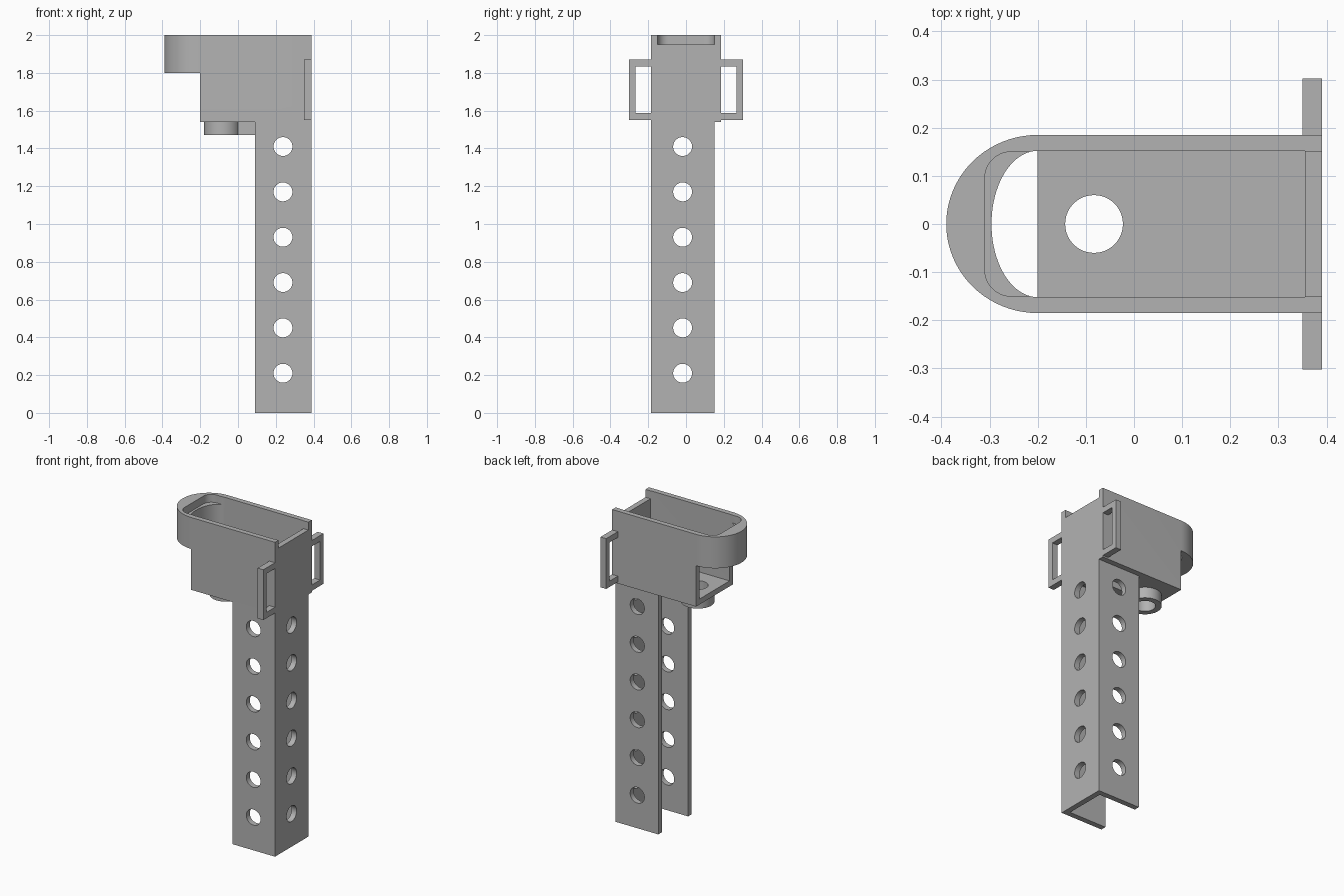
import bpy, bmesh
from math import sin, cos, pi, radians
from mathutils import Matrix

default = bpy.data.objects.get("Cube")
if default:
    bpy.data.objects.remove(default)

grey = bpy.data.materials.new("plain grey")
grey.use_nodes = True
colour = (0.45, 0.45, 0.45, 1)
grey.diffuse_color = colour
grey.node_tree.nodes["Principled BSDF"].inputs["Base Color"].default_value = colour


def finish(name, bm):
    bmesh.ops.recalc_face_normals(bm, faces=bm.faces)
    mesh = bpy.data.meshes.new(name)
    bm.to_mesh(mesh)
    bm.free()
    mesh.materials.append(grey)
    obj = bpy.data.objects.new(name, mesh)
    bpy.context.collection.objects.link(obj)
    return obj


def prism(name, outline, z0, z1):
    """Extrude a flat xy outline upward."""
    bm = bmesh.new()
    face = bm.faces.new([bm.verts.new((x, y, z0)) for x, y in outline])
    top = bmesh.ops.extrude_face_region(bm, geom=[face])["geom"]
    verts = [v for v in top if isinstance(v, bmesh.types.BMVert)]
    bmesh.ops.translate(bm, verts=verts, vec=(0, 0, z1 - z0))
    return finish(name, bm)


def box(name, x0, x1, y0, y1, z0, z1):
    return prism(name, [(x0, y0), (x1, y0), (x1, y1), (x0, y1)], z0, z1)


def rod(name, centre, radius, depth, axis="Z"):
    turn = {"X": Matrix.Rotation(pi / 2, 4, "Y"),
            "Y": Matrix.Rotation(pi / 2, 4, "X"), "Z": Matrix()}[axis]
    bm = bmesh.new()
    bmesh.ops.create_cone(bm, cap_ends=True, segments=48, radius1=radius, radius2=radius,
                          depth=depth, matrix=Matrix.Translation(centre) @ turn)
    return finish(name, bm)


def arc(cx, cy, rx, ry, start, end, steps):
    return [(cx + rx * cos(radians(start + (end - start) * i / steps)),
             cy + ry * sin(radians(start + (end - start) * i / steps)))
            for i in range(steps + 1)]


def cut(obj, cutters):
    """Subtract the cutters, bake the result and remove them."""
    for cutter in cutters:
        mod = obj.modifiers.new("cut", "BOOLEAN")
        mod.operation = "DIFFERENCE"
        mod.solver = "EXACT"
        mod.object = cutter
    graph = bpy.context.evaluated_depsgraph_get()
    mesh = bpy.data.meshes.new_from_object(obj.evaluated_get(graph))
    obj.modifiers.clear()
    obj.data = mesh
    for cutter in cutters:
        bpy.data.objects.remove(cutter)


BACK, MOUTH, FLOOR, RIM = 0.39, -0.2, 1.54, 2.0
WALL = 0.035
HALF = 0.185
PORT_X = -0.083

# Perforated channel stem, open towards -x
left, right, front = 0.15, -HALF, 0.09
stem = prism("channel_stem", [
    (front, right), (BACK, right), (BACK, left), (front, left),
    (front, left - WALL), (BACK - WALL, left - WALL),
    (BACK - WALL, right + WALL), (front, right + WALL)], 0, FLOOR)
holes = []
for i in range(6):
    z = 0.21 + 0.24 * i
    holes.append(rod("side_hole", (0.238, 0, z), 0.05, 1, "Y"))
    holes.append(rod("end_hole", (BACK, -0.018, z), 0.05, 0.2, "X"))
cut(stem, holes)

# Open-topped housing with a rounded nose, open below the nose
housing = prism("housing", [(BACK, -HALF), (BACK, HALF)]
                + arc(MOUTH, 0, 0.19, HALF, 90, 270, 40), FLOOR, RIM)
inner = HALF - WALL + 0.002
cavity = prism("cavity", [(BACK - WALL, -inner), (BACK - WALL, inner)]
               + arc(MOUTH, 0, 0.096, inner, 90, 270, 40), FLOOR + WALL, 2.1)
slot = prism("lid_slot", [(0.5, -0.15), (0.5, 0.15)]
             + arc(-0.255, 0.095, 0.055, 0.055, 90, 180, 10)
             + arc(-0.255, -0.095, 0.055, 0.055, 180, 270, 10), 1.95, 2.1)
under_nose = box("under_nose", -0.5, MOUTH, -0.3, 0.3, 1.4, 1.8)
port = rod("port_hole", (PORT_X, 0, 1.55), 0.06, 0.2)
cut(housing, [under_nose, cavity, slot, port])

# Outlet collar under the floor and the rib joining it to the stem
collar = rod("outlet_collar", (PORT_X, 0, 1.505), 0.096, 0.07)
cut(collar, [rod("collar_hole", (PORT_X, 0, 1.5), 0.06, 0.3)])
rib = box("collar_rib", -0.01, BACK - WALL, -0.05, 0.05, 1.47, FLOOR)

# Strap loops on both sides
loops = []
for side, name in ((1, "left_strap_loop"), (-1, "right_strap_loop")):
    ys = sorted((side * (HALF - 0.005), side * 0.302))
    gap = sorted((side * 0.1, side * 0.268))
    loop = box(name, 0.35, BACK, *ys, 1.55, 1.87)
    cut(loop, [box("loop_gap", 0.3, 0.5, *gap, 1.587, 1.833)])
    loops.append(loop)

# Smooth round walls, keep edges sharp
bpy.ops.object.select_all(action="DESELECT")
for obj in [stem, housing, collar, rib] + loops:
    obj.select_set(True)
bpy.context.view_layer.objects.active = housing
bpy.ops.object.shade_smooth_by_angle(angle=radians(30))
